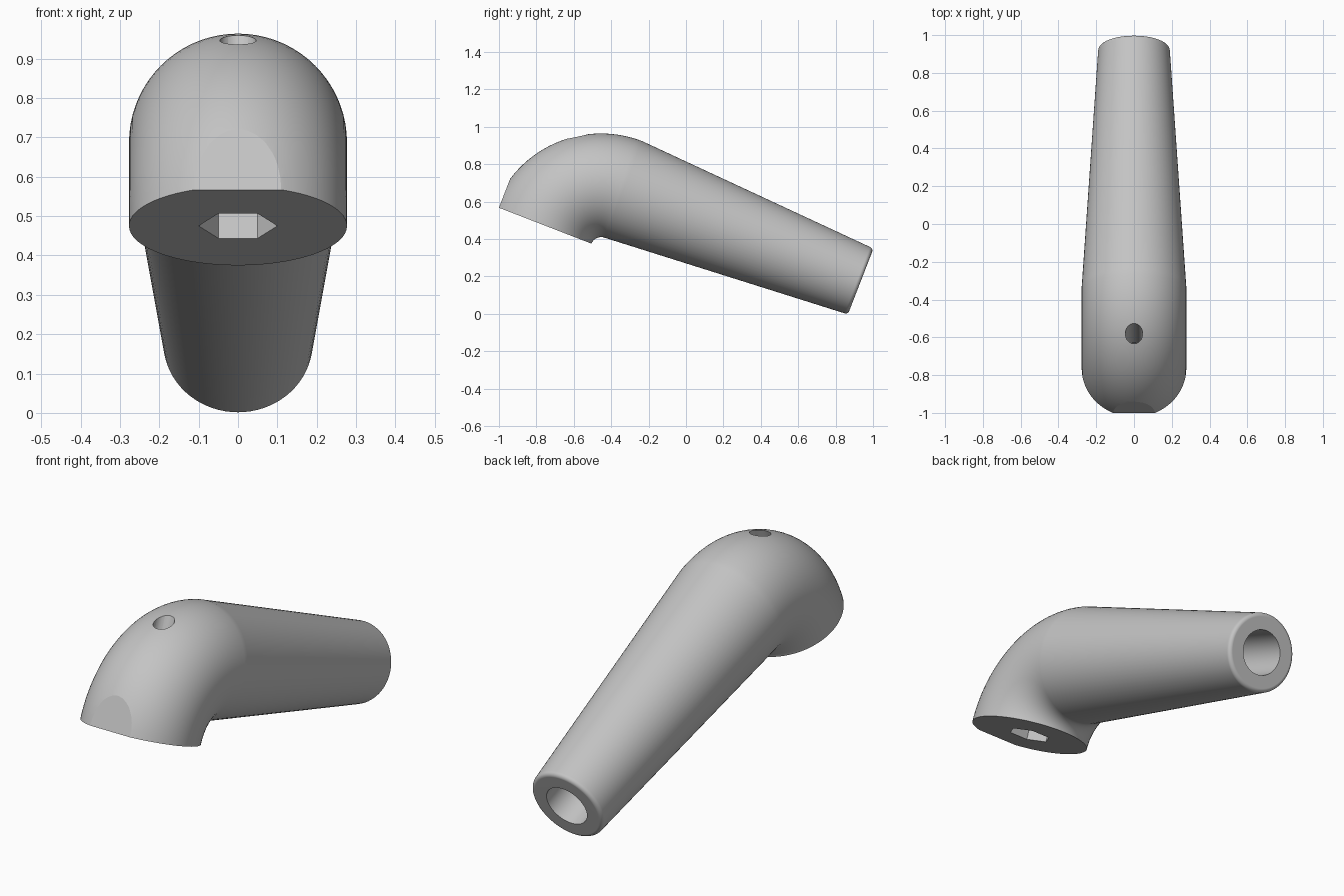
import bpy, bmesh
from math import sin, cos, pi, radians, sqrt
from mathutils import Matrix, Vector

if "Cube" in bpy.data.objects:
    bpy.data.objects.remove(bpy.data.objects["Cube"])

# Local frame: origin at the bend pivot, y along the handle, z up the clamped end
FRAME = Matrix.Translation((0, -0.454, 0.355)) @ Matrix.Rotation(radians(-21.2), 4, "X")
BEND, TUBE = 0.332, 0.277
LENGTH, TIP, FILLET = 1.36, 0.19, 0.02
SIDES = 72

grey = bpy.data.materials.new("light_grey")
grey.use_nodes = True
grey.diffuse_color = (0.55, 0.55, 0.55, 1)
grey.node_tree.nodes["Principled BSDF"].inputs["Base Color"].default_value = grey.diffuse_color


def add_object(name, bm):
    bmesh.ops.recalc_face_normals(bm, faces=bm.faces)
    bm.transform(FRAME)
    mesh = bpy.data.meshes.new(name)
    bm.to_mesh(mesh)
    bm.free()
    mesh.materials.append(grey)
    obj = bpy.data.objects.new(name, mesh)
    bpy.context.collection.objects.link(obj)
    return obj


def ring(bm, centre, radial, radius):
    side = Vector((1, 0, 0))
    return [bm.verts.new(centre + radius * (cos(a) * radial + sin(a) * side))
            for a in (2 * pi * i / SIDES for i in range(SIDES))]


# Handle body: quarter-turn elbow, tapered grip, rounded tip
bm = bmesh.new()
rings = []
STEPS = 28
for i in range(STEPS + 1):
    a = pi / 2 * i / STEPS
    radial = Vector((0, -cos(a), sin(a)))
    rings.append(ring(bm, radial * BEND, radial, TUBE))
FILLET_STEPS = 7
for i in range(FILLET_STEPS + 1):
    a = pi / 2 * i / FILLET_STEPS
    centre = Vector((0, LENGTH - FILLET + FILLET * sin(a), BEND))
    rings.append(ring(bm, centre, Vector((0, 0, 1)), TIP - FILLET + FILLET * cos(a)))
for lower, upper in zip(rings, rings[1:]):
    for i in range(SIDES):
        j = (i + 1) % SIDES
        bm.faces.new((lower[i], lower[j], upper[j], upper[i]))
bm.faces.new(rings[0])
bm.faces.new(rings[-1])
body = add_object("lever_handle", bm)


# Cutters
def prism(name, sides, radius, depth, centre, rotation):
    bm = bmesh.new()
    bmesh.ops.create_cone(bm, cap_ends=True, segments=sides, radius1=radius, radius2=radius,
                          depth=depth, matrix=Matrix.Translation(centre) @ rotation)
    return add_object(name, bm)


turn = Matrix.Rotation(pi / 2, 4, "Z")
along_grip = Matrix.Rotation(pi / 2, 4, "X")
flat = bmesh.new()
bmesh.ops.create_cube(flat, size=1, matrix=Matrix.Translation((0, -0.586 - 0.5, 0)))
cutters = [
    add_object("front_flat_cutter", flat),
    prism("hex_socket_cutter", 6, 0.1, 0.5, (0, -BEND, 0), turn),
    prism("bolt_hole_cutter", 32, 0.046, 0.8, (0, -BEND, 0.5), turn),
    prism("grip_bore_cutter", 40, 0.108, 1.2, (0, LENGTH, BEND), along_grip),
]

bpy.context.view_layer.objects.active = body
for cutter in cutters:
    mod = body.modifiers.new(cutter.name, "BOOLEAN")
    mod.operation = "DIFFERENCE"
    mod.solver = "EXACT"
    mod.object = cutter
    bpy.ops.object.modifier_apply(modifier=mod.name)
    bpy.data.objects.remove(cutter)

# Shading
bpy.ops.object.select_all(action="DESELECT")
body.select_set(True)
bpy.ops.object.shade_smooth_by_angle(angle=radians(14))
weighted = body.modifiers.new("weighted_normals", "WEIGHTED_NORMAL")
weighted.keep_sharp = True
